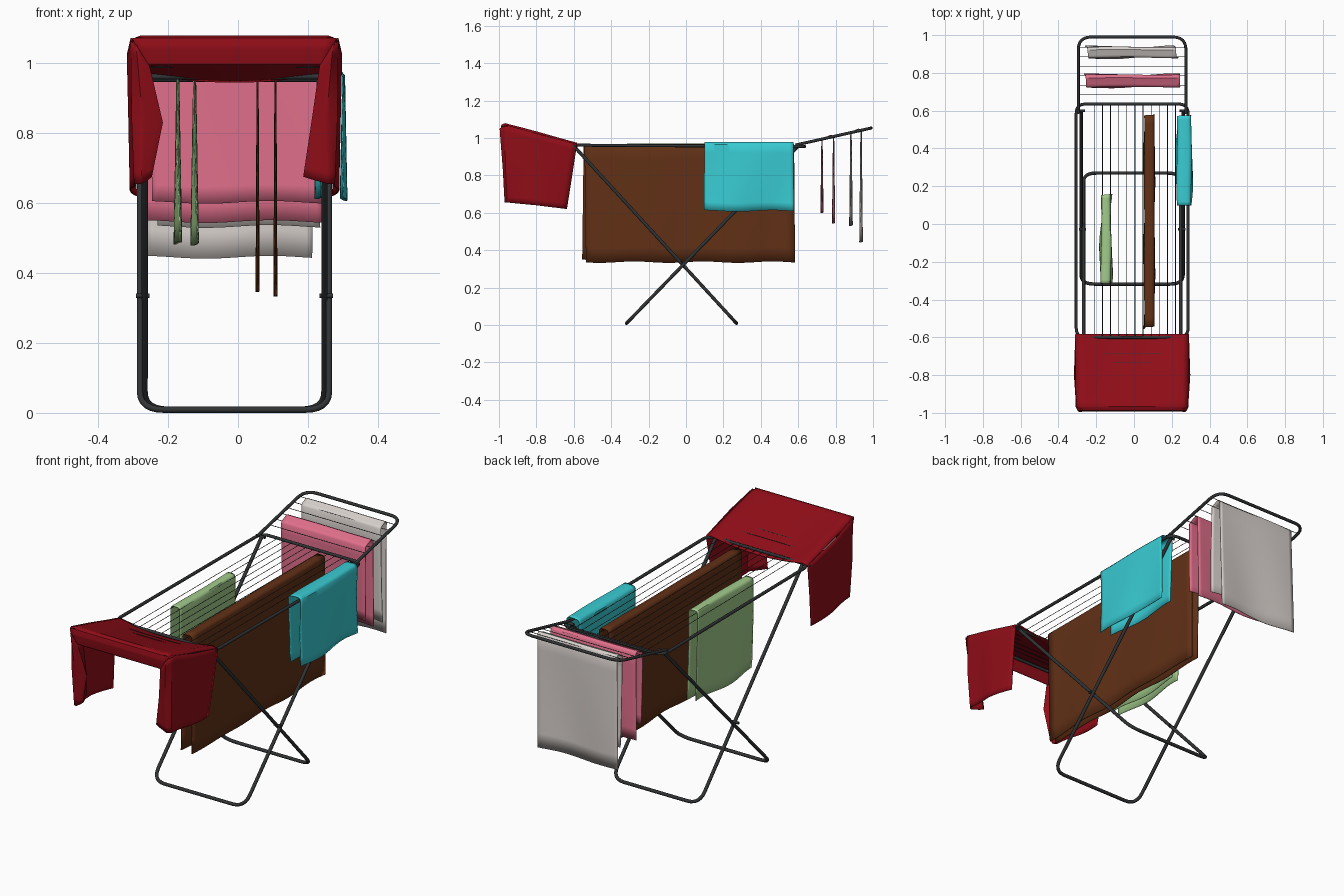
import bpy, bmesh, math
from mathutils import Vector

if "Cube" in bpy.data.objects:
    bpy.data.objects.remove(bpy.data.objects["Cube"])

CX = -0.01  # rack centre line


def material(name, rgb):
    m = bpy.data.materials.new(name)
    m.diffuse_color = (*rgb, 1)
    m.use_nodes = True
    m.node_tree.nodes["Principled BSDF"].inputs["Base Color"].default_value = m.diffuse_color
    return m


STEEL = material("dark_steel", (0.03, 0.033, 0.035))


def rounded(pts, r, closed=False):
    """Replace the corners of a polyline with small arcs."""
    pts = [Vector(p) for p in pts]
    n, out = len(pts), []
    for i, p in enumerate(pts):
        if not closed and i in (0, n - 1):
            out.append(p)
            continue
        a = p + (pts[i - 1] - p).normalized() * r
        b = p + (pts[(i + 1) % n] - p).normalized() * r
        for k in range(7):
            t = k / 6
            out.append(a * (1 - t) ** 2 + p * 2 * t * (1 - t) + b * t * t)
    return out


def tubes(name, paths, radius, closed=False, sides=2):
    cu = bpy.data.curves.new(name, 'CURVE')
    cu.dimensions = '3D'
    cu.bevel_depth = radius
    cu.bevel_resolution = sides
    cu.use_fill_caps = True
    for path in paths:
        s = cu.splines.new('POLY')
        s.points.add(len(path) - 1)
        for pt, co in zip(s.points, path):
            pt.co = (*co, 1)
        s.use_cyclic_u = closed
    ob = bpy.data.objects.new(name, cu)
    bpy.context.collection.objects.link(ob)
    cu.materials.append(STEEL)
    bpy.ops.object.select_all(action='DESELECT')
    ob.select_set(True)
    bpy.context.view_layer.objects.active = ob
    bpy.ops.object.convert(target='MESH')
    bpy.ops.object.shade_smooth_by_angle(angle=math.radians(50))


def sheet(name, mat, f, nu, nv):
    """Thin cloth from a surface function f(u, v)."""
    bm = bmesh.new()
    g = [[bm.verts.new(f(i / nu, j / nv)) for j in range(nv + 1)] for i in range(nu + 1)]
    for i in range(nu):
        for j in range(nv):
            bm.faces.new((g[i][j], g[i + 1][j], g[i + 1][j + 1], g[i][j + 1]))
    bmesh.ops.recalc_face_normals(bm, faces=bm.faces)
    me = bpy.data.meshes.new(name)
    bm.to_mesh(me)
    bm.free()
    me.materials.append(mat)
    ob = bpy.data.objects.new(name, me)
    bpy.context.collection.objects.link(ob)
    sol = ob.modifiers.new("thickness", 'SOLIDIFY')
    sol.thickness = 0.004
    sol.offset = 0
    bpy.ops.object.select_all(action='DESELECT')
    ob.select_set(True)
    bpy.context.view_layer.objects.active = ob
    bpy.ops.object.shade_smooth_by_angle(angle=math.radians(40))


def along(pts, t):
    """Point at t (0..1) on a list, evenly spaced by index."""
    s = t * (len(pts) - 1)
    i = min(int(s), len(pts) - 2)
    return Vector(pts[i]).lerp(Vector(pts[i + 1]), s - i)


def drape(name, rgb, axis, c, top, bottom, ends0, ends1, amp=0.006):
    """Cloth folded over two wires; c = the two hanging planes."""
    (c0, c1), (t0, t1), (b0, b1) = c, top, bottom
    w = c1 - c0
    prof = [(c0, b0 + (t0 - 0.012 - b0) * k / 8, 1 - k / 8) for k in range(9)]
    prof += [(c0 + 0.1 * w, t0 - 0.003, 0), (c0 + 0.25 * w, t0, 0), (c0 + 0.75 * w, t1, 0),
             (c1 - 0.1 * w, t1 - 0.003, 0)]
    prof += [(c1, t1 - 0.012 + (b1 - t1 + 0.012) * k / 8, k / 8) for k in range(9)]

    def f(u, v):
        q, z, d = along(prof, v)
        e = Vector(ends0).lerp(Vector(ends1), v)
        a = e[0] + (e[1] - e[0]) * u
        q += amp * (0.3 + d) * math.sin(13 * a + 5 * v)
        z += 0.004 * d * math.sin(17 * a)
        return (q, a, z) if axis == 'y' else (a, q, z)
    sheet(name, material(name, rgb), f, 24, len(prof) - 1)


# crossed U-shaped legs
for name, h, yt, yb in (("front_top_leg", 0.257, -0.6, 0.27), ("back_top_leg", 0.27, 0.6, -0.318)):
    pts = [(CX - h, yt, 0.957), (CX - h, yb, 0.009), (CX + h, yb, 0.009), (CX + h, yt, 0.957)]
    tubes(name, [rounded(pts, 0.07)], 0.009)

# pivot pins at the crossing and at the leg tops
pins = []
for s in (-1, 1):
    pins.append([(CX + s * 0.243, -0.028, 0.335), (CX + s * 0.282, -0.028, 0.335)])
    for y in (-0.6, 0.6):
        pins.append([(CX + s * 0.25, y, 0.957), (CX + s * 0.302, y, 0.957)])
tubes("pivot_pins", pins, 0.007)

# main rack loop
zr = lambda y: 0.958 - 0.006 * y
rack = [(CX + sx * 0.296, y, zr(y)) for sx, y in ((-1, -0.6), (1, -0.6), (1, 0.635), (-1, 0.635))]
tubes("main_rack_frame", [rounded(rack, 0.05, True)], 0.008, True)
xs = [0.005 + 0.043 * k for k in range(-5, 6)]
tubes("main_rack_wires", [[(x, -0.6, zr(-0.6)), (x, 0.635, zr(0.635))] for x in xs], 0.0018, sides=0)

# tilted wings at both ends
for name, s, end, ze in (("back_wing", 1, 0.99, 1.053), ("front_wing", -1, 0.965, 1.06)):
    y0, z0 = 0.585, 0.962
    zw = lambda y: z0 + (y - y0) * (ze - z0) / (end - y0)
    pts = [(CX - 0.285, s * y0, z0), (CX - 0.285, s * end, ze),
           (CX + 0.285, s * end, ze), (CX + 0.285, s * y0, z0)]
    tubes(name + "_frame", [rounded(pts, 0.07)], 0.008)
    ys = [0.685 + 0.05 * k for k in range(6)]
    tubes(name + "_wires", [[(CX - 0.283, s * y, zw(y)), (CX + 0.283, s * y, zw(y))] for y in ys],
          0.0018, sides=0)

# hanging cloths
drape("brown_sheet", (0.12, 0.03, 0.008), 'y', (0.056, 0.107), (0.967, 0.967), (0.35, 0.336),
      (-0.555, 0.57), (-0.535, 0.583), 0.003)
drape("green_towel", (0.36, 0.6, 0.26), 'y', (-0.172, -0.124), (0.968, 0.968), (0.485, 0.482),
      (-0.32, 0.15), (-0.31, 0.16), 0.008)
drape("cyan_towel", (0.04, 0.6, 0.65), 'y', (0.229, 0.302), (0.974, 0.976), (0.615, 0.61),
      (0.1, 0.57), (0.097, 0.577), 0.007)
drape("pink_towel", (0.75, 0.16, 0.26), 'x', (0.727, 0.789), (1.0, 1.014), (0.602, 0.547),
      (-0.245, 0.245), (-0.265, 0.243), 0.005)
drape("pale_towel", (0.68, 0.63, 0.6), 'x', (0.882, 0.936), (1.036, 1.048), (0.533, 0.445),
      (-0.23, 0.235), (-0.26, 0.212), 0.006)

# red cloth over the front wing: top with a short front flap
RED = material("red_cloth", (0.28, 0.004, 0.009))
top_prof = [(-0.582, 0.978), (-0.68, 1.004), (-0.775, 1.03), (-0.87, 1.054), (-0.967, 1.077),
            (-0.985, 1.07), (-0.99, 1.045), (-0.987, 1.02), (-0.983, 0.995)]


def red_top(u, v):
    y, z = along(top_prof, v)
    h = 0.298 - 0.03 * max(0, v - 0.5) * 2
    x = CX + h * (2 * u - 1)
    z -= 0.032 * (1 - (2 * u - 1) ** 2) * max(0, 1 - v * 2) ** 0.8
    z -= 0.012 * max(0, abs(2 * u - 1) - 0.9) * 10 * (v < 0.6)
    return (x, y, z)


sheet("red_cloth_top", RED, red_top, 20, 32)

# red side curtains, with the corner folded inwards
top_row = [(0.289, -0.583, 0.966), (0.296, -0.8, 1.024), (0.285, -0.967, 1.072),
           (0.27, -0.995, 1.05), (0.235, -0.987, 0.995), (0.25, -0.92, 0.98)]
for name, sx, mid, low in (("red_cloth_right", 1, 0.215, 0.195), ("red_cloth_left", -1, 0.2, 0.235)):
    mid_row = [(0.282, -0.61, 0.79), (0.29, -0.8, 0.82), (0.285, -0.965, 0.85),
               (0.25, -0.978, 0.84), (mid, -0.965, 0.83), (0.25, -0.89, 0.82)]
    low_row = [(0.27, -0.637, 0.62), (0.285, -0.8, 0.64), (0.28, -0.955, 0.655),
               (0.25, -0.968, 0.655), (low, -0.955, 0.675), (0.25, -0.88, 0.67)]

    def curtain(u, v):
        p = along([along(r, u) for r in (top_row, mid_row, low_row)], v)
        x = p.x + 0.007 * v * math.sin(14 * u)
        return (CX + sx * (x - CX), p.y, p.z)
    sheet(name, RED, curtain, 30, 12)
